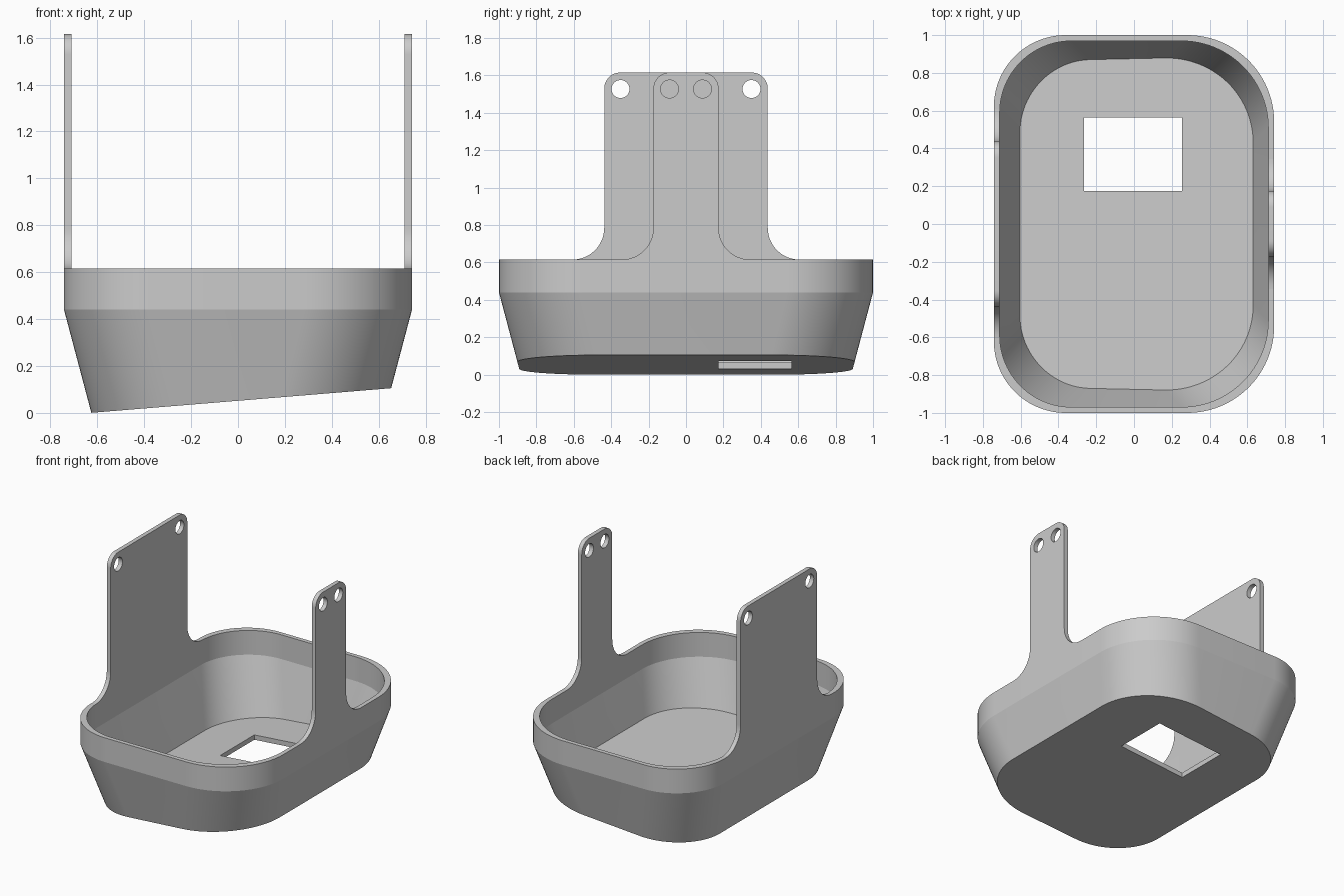
import bpy, bmesh, math
from mathutils import Matrix

cube = bpy.data.objects.get("Cube")
if cube:
    bpy.data.objects.remove(cube, do_unlink=True)

HX, HY = 0.742, 1.0            # half size of the rim
RIM_Z, BEND_Z = 0.615, 0.44    # rim height, height where the taper starts
WALL, TAPER = 0.031, 0.265     # wall thickness, inset per unit of height
TOP_Z = 1.615                  # top of the hanging tabs

grey = bpy.data.materials.new("light grey")
grey.use_nodes = True
grey.diffuse_color = (0.6, 0.6, 0.6, 1)
grey.node_tree.nodes["Principled BSDF"].inputs["Base Color"].default_value = (0.6, 0.6, 0.6, 1)


def make_object(name, bm):
    bmesh.ops.recalc_face_normals(bm, faces=bm.faces)
    mesh = bpy.data.meshes.new(name)
    bm.to_mesh(mesh)
    bm.free()
    obj = bpy.data.objects.new(name, mesh)
    bpy.context.collection.objects.link(obj)
    mesh.materials.append(grey)
    return obj


def cut(obj, cutter):
    """Subtract the cutter from the object and discard it."""
    mod = obj.modifiers.new("cut", 'BOOLEAN')
    mod.operation, mod.solver, mod.object = 'DIFFERENCE', 'EXACT', cutter
    activate(obj)
    bpy.ops.object.modifier_apply(modifier=mod.name)
    bpy.data.objects.remove(cutter, do_unlink=True)


def activate(obj):
    bpy.ops.object.select_all(action='DESELECT')
    obj.select_set(True)
    bpy.context.view_layer.objects.active = obj


def smooth(obj):
    activate(obj)
    bpy.ops.object.shade_smooth_by_angle(angle=math.radians(12))


def outline(steps=24):
    """Rounded rectangle as (x, y, corner sign x, corner sign y)."""
    pts = []
    for k, (sx, sy) in enumerate([(1, 1), (-1, 1), (-1, -1), (1, -1)]):
        r = 0.46 if sx > 0 else 0.38
        for i in range(steps + 1):
            a = math.pi / 2 * (k + i / steps)
            pts.append((sx * (HX - r) + r * math.cos(a),
                        sy * (HY - r) + r * math.sin(a), sx, sy))
    return pts


def floor_height(x):
    return 0.105 * (x + 0.63) / 1.28


def wall_ring(bm, inset, z):
    return [bm.verts.new((x - sx * inset, y - sy * inset, z)) for x, y, sx, sy in outline()]


def floor_ring(bm, inset, lift):
    """Ring where the tapered wall meets the sloping floor."""
    ring = []
    for x, y, sx, sy in outline():
        z = 0.05
        for _ in range(12):
            d = inset + (BEND_Z - z) * TAPER
            z = floor_height(x - sx * d) + lift
        ring.append(bm.verts.new((x - sx * d, y - sy * d, z)))
    return ring


# Basket: outer wall, rim, inner wall and sloping floor
bm = bmesh.new()
rings = [floor_ring(bm, 0, 0), wall_ring(bm, 0, BEND_Z), wall_ring(bm, 0, RIM_Z),
         wall_ring(bm, WALL, RIM_Z), wall_ring(bm, WALL, BEND_Z), floor_ring(bm, WALL, 0.035)]
for a, b in zip(rings, rings[1:]):
    for i in range(len(a)):
        j = (i + 1) % len(a)
        bm.faces.new((a[i], a[j], b[j], b[i]))
bm.faces.new(rings[0])
bm.faces.new(rings[-1])
basket = make_object("basket", bm)

# Rectangular opening in the floor
bm = bmesh.new()
bmesh.ops.create_cube(bm, size=1, matrix=Matrix.Translation((-0.005, 0.37, 0.05))
                      @ Matrix.Diagonal((0.52, 0.39, 0.4, 1)))
cut(basket, make_object("floor_opening_cutter", bm))
smooth(basket)


def arc(cy, cz, r, start, end, steps=12):
    return [(cy + r * math.cos(math.radians(start + (end - start) * i / steps)),
             cz + r * math.sin(math.radians(start + (end - start) * i / steps)))
            for i in range(steps + 1)]


def hanging_tab(name, side, half, hole_y):
    """Upright plate with flared foot, rounded top and two holes."""
    flare, corner = 0.17, 0.085
    right = (arc(half + flare, RIM_Z + flare, flare, 270, 180)
             + arc(half - corner, TOP_Z - corner, corner, 0, 90))
    profile = right + [(-y, z) for y, z in reversed(right)]
    x0 = side * HX
    bm = bmesh.new()
    face = bm.faces.new([bm.verts.new((x0, y, z)) for y, z in profile])
    ext = bmesh.ops.extrude_face_region(bm, geom=[face])["geom"]
    bmesh.ops.translate(bm, vec=(-side * WALL, 0, 0),
                        verts=[v for v in ext if isinstance(v, bmesh.types.BMVert)])
    # Extruding keeps the starting face, so the plate is closed
    tab = make_object(name, bm)
    bm = bmesh.new()
    for y in (-hole_y, hole_y):
        bmesh.ops.create_cone(bm, cap_ends=True, segments=32, radius1=0.048, radius2=0.048,
                              depth=0.2, matrix=Matrix.Translation((x0, y, 1.527))
                              @ Matrix.Rotation(math.pi / 2, 4, 'Y'))
    cut(tab, make_object(name + "_hole_cutter", bm))
    smooth(tab)


hanging_tab("wide_tab", -1, 0.437, 0.35)
hanging_tab("narrow_tab", 1, 0.174, 0.088)
